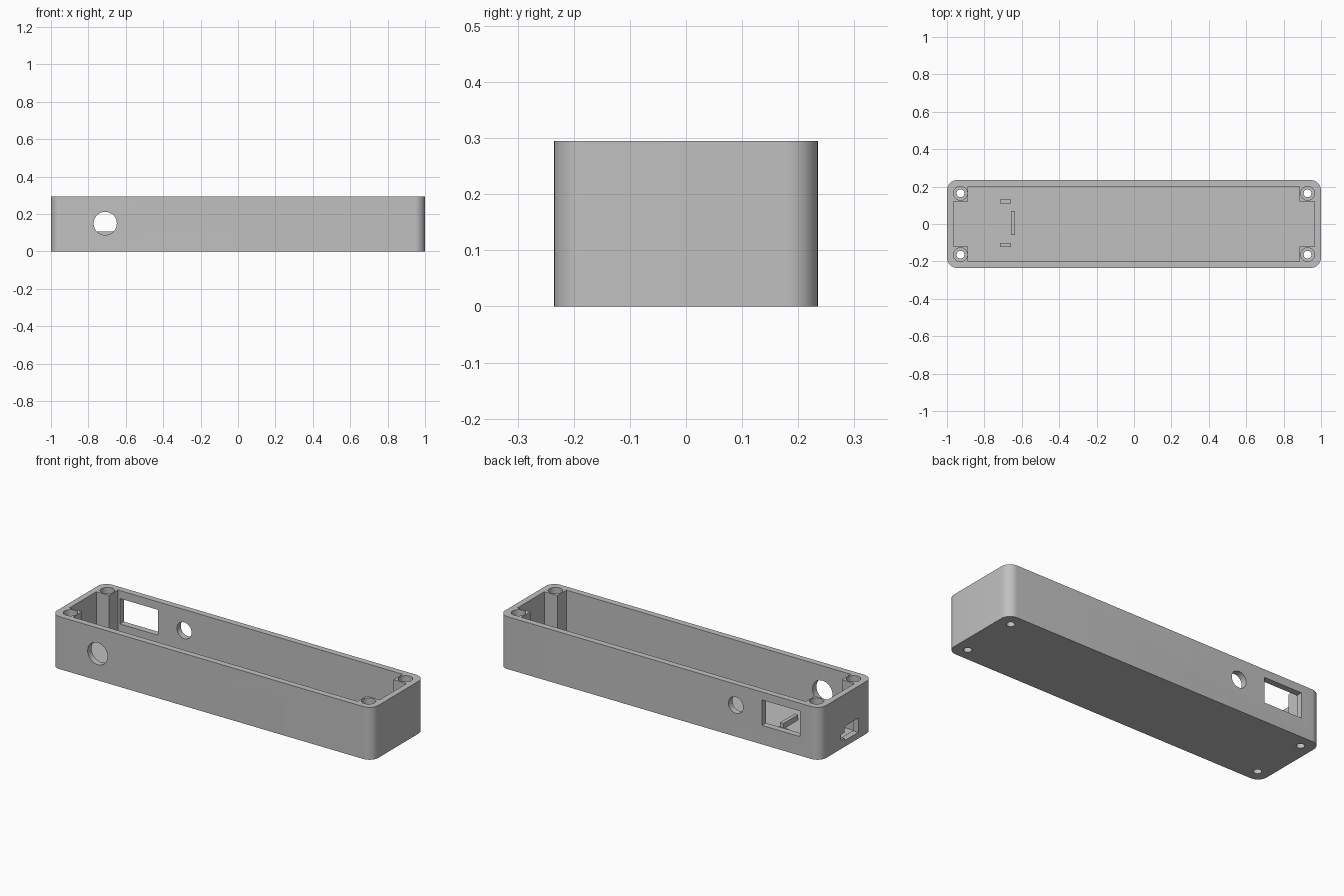
import bpy, bmesh, math
from mathutils import Matrix, Vector

default = bpy.data.objects.get("Cube")
if default:
    bpy.data.objects.remove(default, do_unlink=True)

L, W, H = 2.0, 0.47, 0.295
FLOOR = 0.03
WALL = 0.035

grey = bpy.data.materials.new("plain grey")
grey.use_nodes = True
colour = (0.53, 0.53, 0.53, 1)
grey.diffuse_color = colour
grey.node_tree.nodes["Principled BSDF"].inputs["Base Color"].default_value = colour


def finish(name, bm):
    bmesh.ops.recalc_face_normals(bm, faces=bm.faces)
    mesh = bpy.data.meshes.new(name)
    bm.to_mesh(mesh)
    bm.free()
    mesh.materials.append(grey)
    obj = bpy.data.objects.new(name, mesh)
    bpy.context.collection.objects.link(obj)
    return obj


def box(name, x, y, z):
    """Box from three (low, high) ranges."""
    bm = bmesh.new()
    bmesh.ops.create_cube(bm, size=1)
    for v in bm.verts:
        v.co = Vector([(r[0] + r[1]) / 2 + c * (r[1] - r[0]) for r, c in zip((x, y, z), v.co)])
    return finish(name, bm)


def cylinder(name, centre, radius, depth, along_y=False):
    bm = bmesh.new()
    turn = Matrix.Rotation(math.pi / 2, 4, "X") if along_y else Matrix()
    bmesh.ops.create_cone(bm, cap_ends=True, segments=48, radius1=radius, radius2=radius,
                          depth=depth, matrix=Matrix.Translation(centre) @ turn)
    return finish(name, bm)


def cut(target, cutter):
    cutter.hide_render = True
    mod = target.modifiers.new("cut", "BOOLEAN")
    mod.operation = "DIFFERENCE"
    mod.solver = "EXACT"
    mod.object = cutter
    bpy.ops.object.select_all(action="DESELECT")
    target.select_set(True)
    bpy.context.view_layer.objects.active = target
    bpy.ops.object.modifier_apply(modifier=mod.name)
    bpy.data.objects.remove(cutter, do_unlink=True)


# Outer case with rounded upright corners
case = box("case", (-L / 2, L / 2), (-W / 2, W / 2), (0, H))
bm = bmesh.new()
bm.from_mesh(case.data)
upright = [e for e in bm.edges if abs(e.verts[0].co.z - e.verts[1].co.z) > H / 2]
bmesh.ops.bevel(bm, geom=upright, offset=0.055, segments=12, profile=0.5, affect="EDGES")
bm.to_mesh(case.data)
bm.free()

# Cavity that leaves a square screw post in each corner
cut(case, box("cavity_long", (-0.887, 0.885), (-0.2, 0.2), (FLOOR, H + 0.1)))
cut(case, box("cavity_ends", (-0.966, 0.966), (-0.12, 0.12), (FLOOR, H + 0.1)))

# Screw holes with a counterbore at the top
for sx in (-1, 1):
    for sy in (-1, 1):
        cut(case, cylinder("screw_hole", (sx * 0.928, sy * 0.164, H / 2), 0.021, 1))
        cut(case, cylinder("counterbore", (sx * 0.928, sy * 0.164, H), 0.037, 0.08))

# Openings in the front and back walls
cut(case, cylinder("front_hole", (-0.71, -W / 2, 0.15), 0.062, 0.2, True))
cut(case, cylinder("back_hole", (-0.475, W / 2, 0.177), 0.046, 0.2, True))
cut(case, box("back_window", (-0.875, -0.637), (0.15, 0.3), (0.107, 0.25)))

# Socket opening with a side notch in the end wall
cut(case, box("socket_opening", (-1.1, -0.95), (-0.105, 0.02), (0.035, 0.115)))
cut(case, box("socket_notch", (-1.1, -0.95), (0.01, 0.05), (0.05, 0.08)))

# Low ribs on the floor that locate the circuit board
RIB = (FLOOR - 0.005, 0.06)
parts = [case,
         box("board_rib_end", (-0.657, -0.636), (-0.06, 0.07), RIB),
         box("board_rib_back", (-0.717, -0.658), (0.11, 0.13), RIB),
         box("board_rib_front", (-0.717, -0.658), (-0.122, -0.102), RIB)]

bpy.ops.object.select_all(action="DESELECT")
for part in parts:
    part.select_set(True)
bpy.context.view_layer.objects.active = case
bpy.ops.object.shade_smooth_by_angle(angle=math.radians(30))
